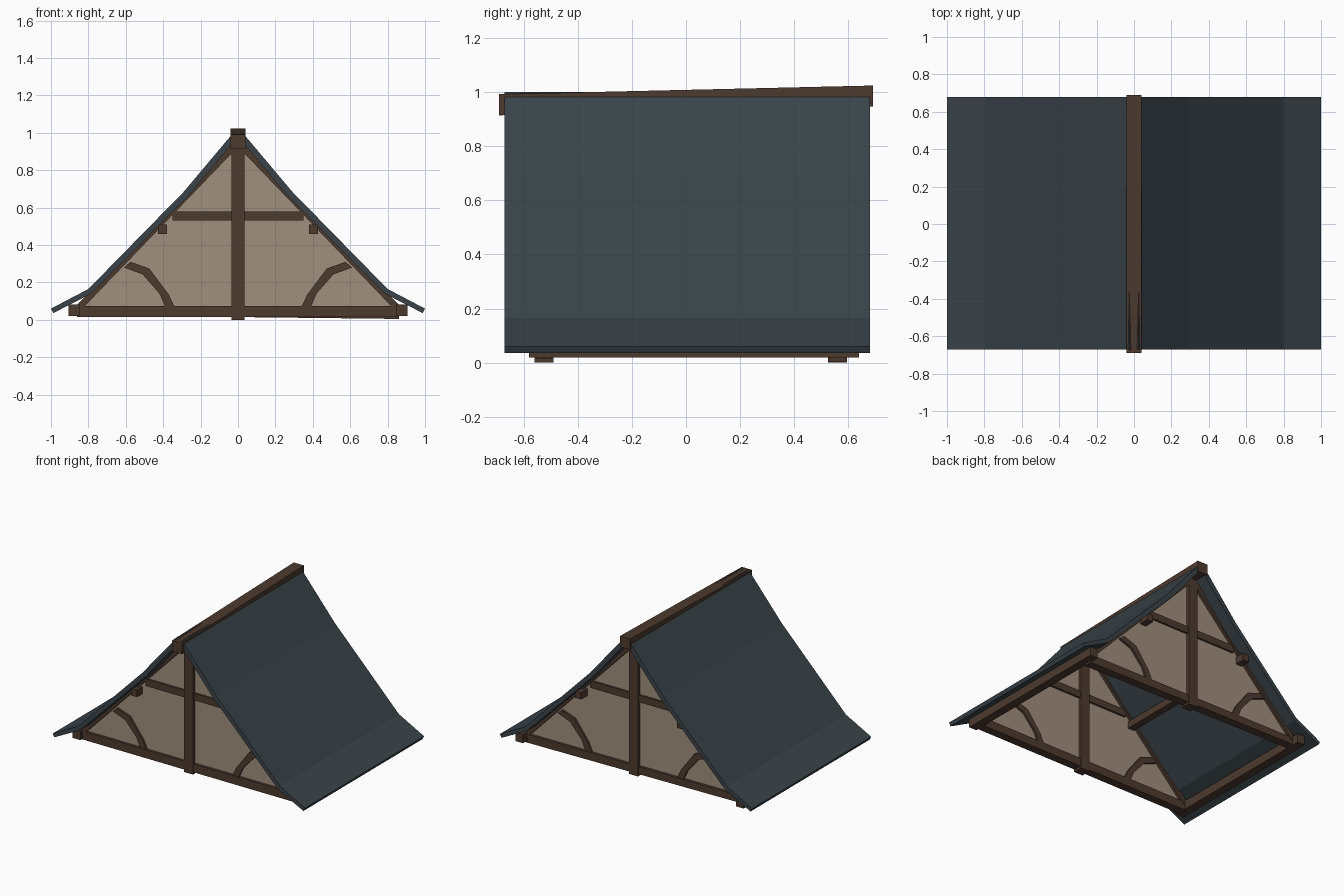
import bpy, bmesh, math

if "Cube" in bpy.data.objects:
    bpy.data.objects.remove(bpy.data.objects["Cube"])


def material(name, rgb):
    m = bpy.data.materials.new(name)
    m.diffuse_color = (*rgb, 1)
    m.use_nodes = True
    m.node_tree.nodes["Principled BSDF"].inputs["Base Color"].default_value = m.diffuse_color
    return m


TIMBER = material("timber", (0.075, 0.043, 0.028))
SLATE = material("slate", (0.042, 0.057, 0.068))
PLASTER = material("plaster", (0.35, 0.275, 0.205))


def prism(name, pts, y0, y1, mat, side=1):
    """Extrude an x-z outline from y0 to y1, mirrored in x when side is -1."""
    bm = bmesh.new()
    a = [bm.verts.new((side * x, y0, z)) for x, z in pts]
    b = [bm.verts.new((side * x, y1, z)) for x, z in pts]
    n = len(pts)
    bm.faces.new(a)
    bm.faces.new(b[::-1])
    for i in range(n):
        j = (i + 1) % n
        bm.faces.new((a[j], a[i], b[i], b[j]))
    bmesh.ops.recalc_face_normals(bm, faces=bm.faces)
    me = bpy.data.meshes.new(name)
    bm.to_mesh(me)
    bm.free()
    me.materials.append(mat)
    ob = bpy.data.objects.new(name, me)
    bpy.context.collection.objects.link(ob)
    return ob


def rect(x0, x1, z0, z1):
    return [(x0, z0), (x1, z0), (x1, z1), (x0, z1)]


def bar(x0, z0, x1, z1, w):
    d = math.hypot(x1 - x0, z1 - z0)
    nx, nz = -(z1 - z0) / d * w / 2, (x1 - x0) / d * w / 2
    return [(x0 - nx, z0 - nz), (x1 - nx, z1 - nz),
            (x1 + nx, z1 + nz), (x0 + nx, z0 + nz)]


ROOF = [(0.025, 1.0), (0.29, 0.685), (0.80, 0.165), (1.0, 0.06),
        (0.988, 0.036), (0.785, 0.14), (0.265, 0.663), (0.0, 0.978)]
BRACE = [(0.335, 0.06), (0.37, 0.135), (0.475, 0.275), (0.575, 0.31),
         (0.61, 0.28), (0.51, 0.243), (0.42, 0.14), (0.385, 0.06)]

# Flared roof slopes and timbers running along the roof
for side, tag in ((1, "right"), (-1, "left")):
    prism("roof_slope_" + tag, ROOF, -0.67, 0.68, SLATE, side)
    prism("purlin_" + tag, rect(0.38, 0.428, 0.46, 0.51), -0.60, 0.645, TIMBER, side)
    prism("wall_plate_" + tag, rect(0.845, 0.905, 0.02, 0.083), -0.58, 0.64, TIMBER, side)

# Ridge beam, slightly raised toward the back
ridge = prism("ridge_beam", rect(-0.04, 0.04, -0.039, 0.039), -0.69, 0.69, TIMBER)
for v in ridge.data.vertices:
    v.co.z += 0.969 + 0.016 * v.co.y / 0.69

# Timber-framed gables
for tag, yc, drop in (("front", -0.525, 0.0), ("back", 0.56, 0.01)):
    prism("gable_wall_" + tag, [(-0.86, 0.04), (0.86, 0.04), (0, 0.945)],
          yc - 0.012, yc + 0.012, PLASTER)
    prism("tie_beam_" + tag, [(-0.86, 0.015 + drop), (0.86, 0.015 - drop),
                              (0.86, 0.075 - drop), (-0.86, 0.075)],
          yc - 0.03, yc + 0.03, TIMBER)
    prism("king_post_" + tag, rect(-0.035, 0.035, 0.0, 0.95), yc - 0.035, yc + 0.035, TIMBER)
    prism("collar_beam_" + tag, rect(-0.35, 0.35, 0.53, 0.58), yc - 0.026, yc + 0.026, TIMBER)
    for side, hand in ((1, "right"), (-1, "left")):
        prism(f"rafter_{tag}_{hand}", bar(0.875, 0.04, 0.0, 0.95, 0.034),
              yc - 0.033, yc + 0.033, TIMBER, side)
        prism(f"curved_brace_{tag}_{hand}", BRACE, yc - 0.026, yc + 0.026, TIMBER, side)
